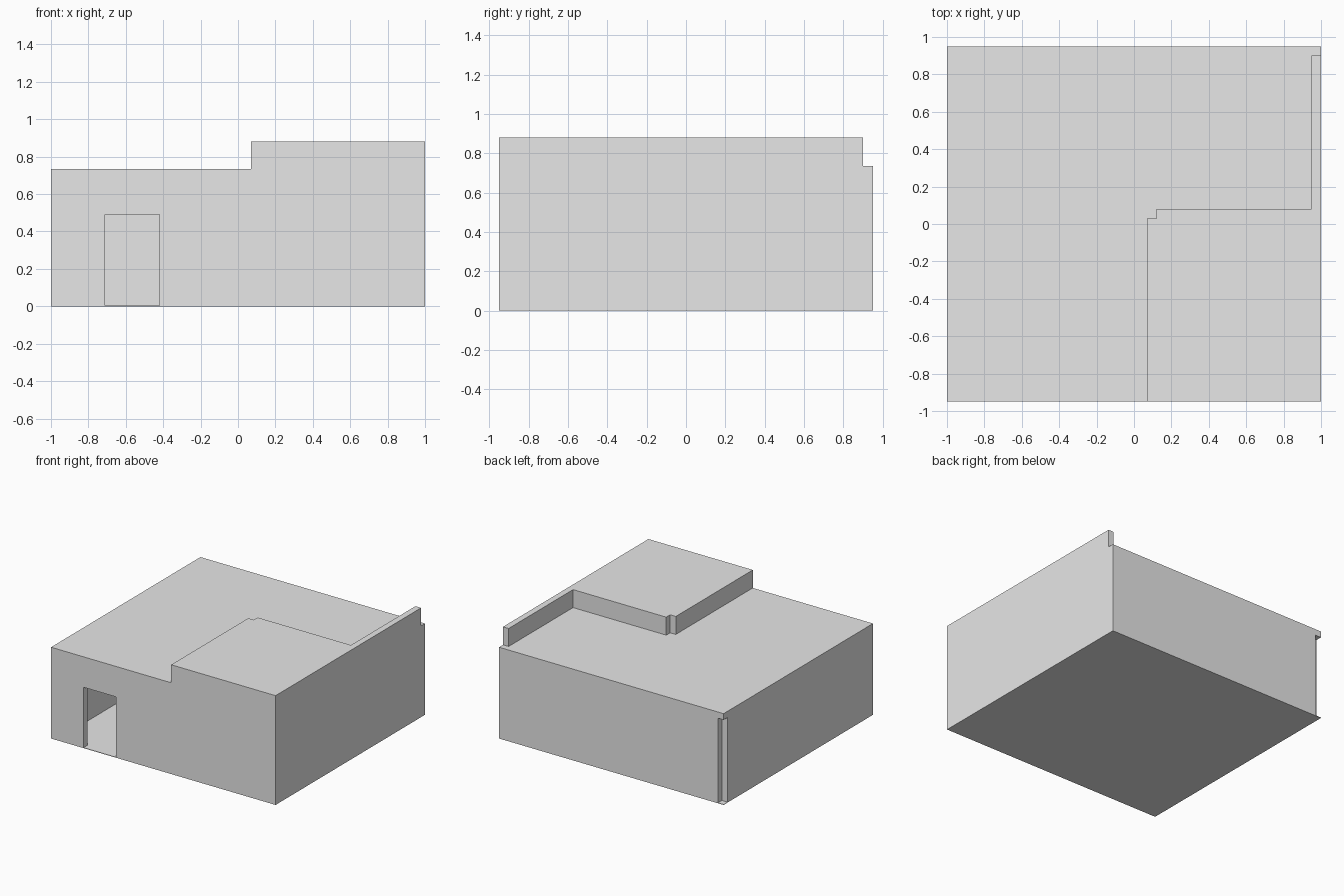
import bpy
import bmesh
from mathutils import Vector

cube = bpy.data.objects.get("Cube")
if cube:
    bpy.data.objects.remove(cube, do_unlink=True)

# One plain grey for the whole building
grey = bpy.data.materials.new("plain_grey")
grey.use_nodes = True
colour = (0.8, 0.8, 0.8, 1)
grey.diffuse_color = colour
grey.node_tree.nodes["Principled BSDF"].inputs["Base Color"].default_value = colour

FLOOR, LOW, HIGH = 0.004, 0.735, 0.88    # floor top and the two roof levels
T = 0.05                                 # wall and roof thickness
X, Y = 1.0, 0.95                         # outer half sizes
RX, RY = 0.07, 0.08                      # outer corner of the raised room


def prism(name, points, push):
    """Extrude a flat outline of 3D points along the vector push."""
    bm = bmesh.new()
    face = bm.faces.new([bm.verts.new(p) for p in points])
    made = bmesh.ops.extrude_face_region(bm, geom=[face])["geom"]
    verts = [g for g in made if isinstance(g, bmesh.types.BMVert)]
    bmesh.ops.translate(bm, verts=verts, vec=Vector(push))
    bmesh.ops.recalc_face_normals(bm, faces=bm.faces)
    mesh = bpy.data.meshes.new(name)
    bm.to_mesh(mesh)
    bm.free()
    mesh.materials.append(grey)
    bpy.context.collection.objects.link(bpy.data.objects.new(name, mesh))


def slab(name, outline, z0, z1):
    prism(name, [(x, y, z0) for x, y in outline], (0, 0, z1 - z0))


def block(name, x0, x1, y0, y1, z0, z1):
    slab(name, [(x0, y0), (x1, y0), (x1, y1), (x0, y1)], z0, z1)


block("floor", -X, X, -Y, Y, 0, FLOOR)

# Front wall with its doorway and stepped top
front = [(-X, FLOOR), (-0.71, FLOOR), (-0.71, 0.49), (-0.42, 0.49),
         (-0.42, FLOOR), (X, FLOOR), (X, HIGH), (RX, HIGH),
         (RX, LOW - T), (-X, LOW - T)]
prism("front_wall", [(x, -Y, z) for x, z in front], (0, T, 0))

# Remaining outer walls; the back corner on the door side stays open
block("right_wall", -X, -X + T, -Y + T, Y - T, FLOOR, LOW - T)
block("back_wall", -X + T, X, Y - T, Y, FLOOR, LOW - T)
block("left_wall", X - T, X, -Y + T, Y - T, FLOOR, HIGH)

# Walls of the raised room, meeting only at their inner corner
block("room_side_wall", RX, RX + T, -Y + T, RY - T, FLOOR, HIGH)
block("room_back_wall", RX + T, X - T, RY - T, RY, FLOOR, HIGH)

# Low roof wraps around the raised room and the tall left wall
slab("low_roof", [(-X, -Y), (RX, -Y), (RX, RY - T), (RX + T, RY - T),
                  (RX + T, RY), (X - T, RY), (X - T, Y - T), (X, Y - T),
                  (X, Y), (-X, Y)], LOW - T, LOW)
block("raised_roof", RX + T, X - T, -Y + T, RY - T, HIGH - T, HIGH)
